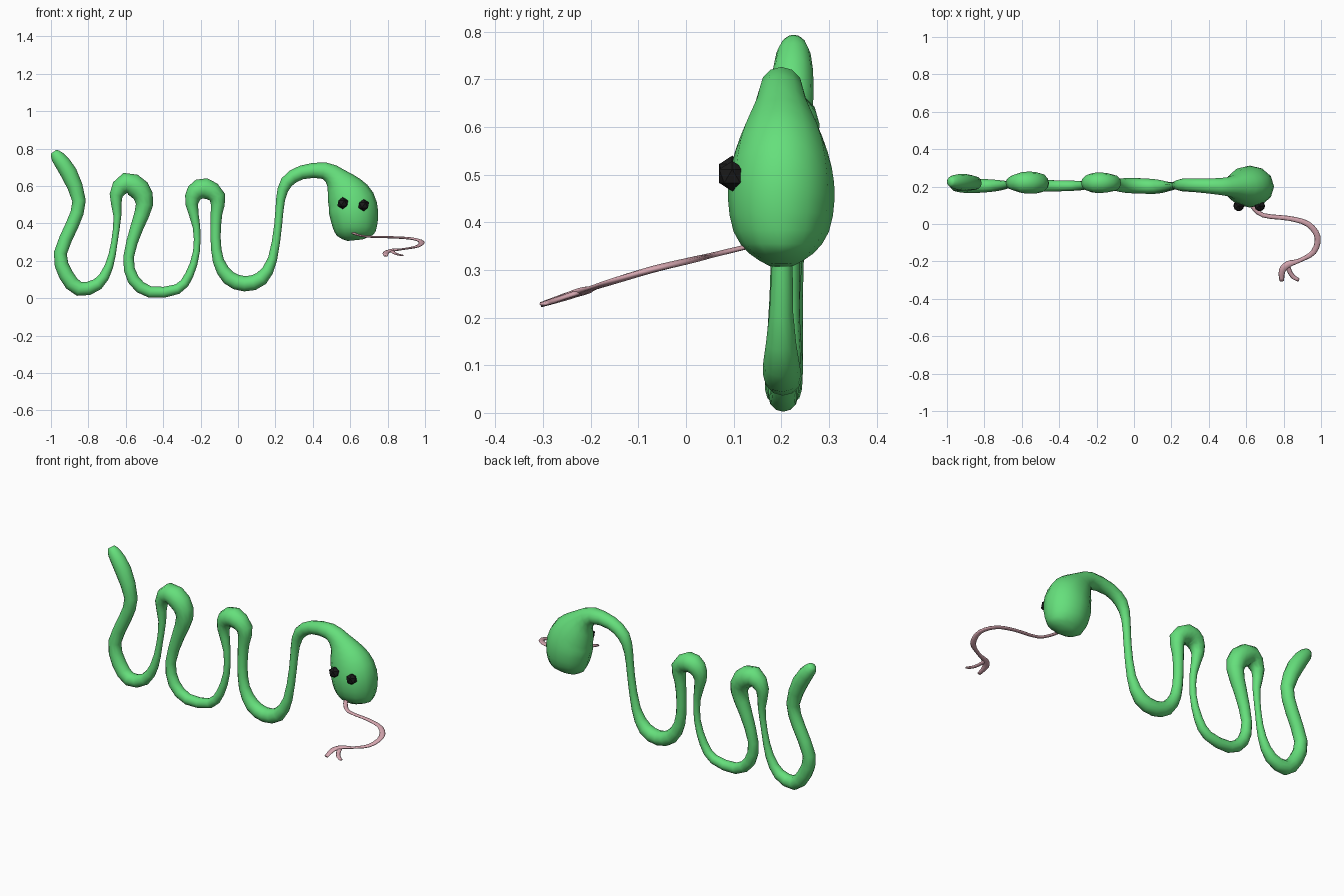
import bpy, bmesh, math
from mathutils import Vector

if "Cube" in bpy.data.objects:
    bpy.data.objects.remove(bpy.data.objects["Cube"])


def material(name, rgb):
    m = bpy.data.materials.new(name)
    m.diffuse_color = (*rgb, 1)
    m.use_nodes = True
    m.node_tree.nodes["Principled BSDF"].inputs["Base Color"].default_value = m.diffuse_color
    return m


GREEN = material("green_skin", (0.13, 0.74, 0.20))
PINK = material("pink_tongue", (0.68, 0.39, 0.44))
BLACK = material("black_eye", (0.01, 0.01, 0.01))


def smooth_path(rows, steps):
    # Catmull-Rom interpolation of whole rows (position and radii)
    out = []
    for i in range(len(rows) - 1):
        p0, p1 = rows[max(i - 1, 0)], rows[i]
        p2, p3 = rows[i + 1], rows[min(i + 2, len(rows) - 1)]
        for s in range(steps):
            t = s / steps
            out.append([0.5 * (2 * b + (c - a) * t + (2 * a - 5 * b + 4 * c - d) * t * t
                               + (3 * b - a - 3 * c + d) * t ** 3)
                        for a, b, c, d in zip(p0, p1, p2, p3)])
    out.append(list(rows[-1]))
    return out


def sweep(name, rows, ref, sides, mat, steps=2):
    # rows: x, y, z, radius across ref, radius along ref
    rows = smooth_path(rows, steps)
    pts = [Vector(r[:3]) for r in rows]
    bm = bmesh.new()
    rings = []
    for i, (p, r) in enumerate(zip(pts, rows)):
        t = (pts[min(i + 1, len(pts) - 1)] - pts[max(i - 1, 0)]).normalized()
        a = t.cross(Vector(ref)).normalized()
        b = a.cross(t)
        rings.append([bm.verts.new(p + a * r[3] * math.cos(k * math.tau / sides)
                                   + b * r[4] * math.sin(k * math.tau / sides))
                      for k in range(sides)])
    for u, v in zip(rings, rings[1:]):
        for k in range(sides):
            n = (k + 1) % sides
            bm.faces.new((u[k], u[n], v[n], v[k]))
    bm.faces.new(rings[0])
    bm.faces.new(rings[-1])
    bmesh.ops.recalc_face_normals(bm, faces=bm.faces)
    for f in bm.faces:
        f.smooth = True
    me = bpy.data.meshes.new(name)
    bm.to_mesh(me)
    bm.free()
    ob = bpy.data.objects.new(name, me)
    bpy.context.collection.objects.link(ob)
    me.materials.append(mat)
    return ob


# Winding body from tail to neck: x, z, radius
body = [
    (-.985, .783, .018), (-.965, .755, .036), (-.905, .67, .045), (-.85, .52, .036),
    (-.885, .395, .035), (-.95, .24, .035), (-.92, .125, .039), (-.85, .05, .039),
    (-.75, .075, .032), (-.69, .17, .023), (-.66, .305, .017), (-.645, .44, .021),
    (-.652, .55, .035), (-.60, .615, .056), (-.527, .58, .058), (-.50, .50, .046),
    (-.54, .38, .035), (-.585, .22, .028), (-.56, .10, .032), (-.47, .033, .031),
    (-.325, .048, .027), (-.26, .125, .023), (-.222, .25, .018), (-.222, .38, .02),
    (-.247, .50, .033), (-.228, .565, .05), (-.175, .587, .055), (-.11, .54, .044),
    (-.115, .45, .031), (-.12, .325, .027), (-.105, .20, .03), (-.05, .11, .039),
    (.035, .077, .041), (.125, .105, .038), (.185, .21, .025), (.215, .395, .021),
    (.228, .53, .024), (.26, .62, .034), (.34, .672, .037), (.46, .682, .045),
]
# Head rings: x, z, width radius, depth radius
head = [
    (.525, .64, .064, .058), (.568, .58, .104, .086), (.605, .515, .128, .106),
    (.62, .45, .13, .112), (.625, .38, .118, .100), (.625, .335, .096, .068),
    (.627, .310, .040, .028),
]
rows = [(x, .203 + .03 * z - .05 * max(0, x), z, r, r) for x, z, r in body]
rows += [(x, .20, z, rx, ry) for x, z, rx, ry in head]
sweep("snake_body", rows, (0, 1, 0), 12, GREEN)


# Forked tongue, sloping down towards the front
def tongue_rows(path):
    return [(x, y, .318 + .24 * y if y > -.1 else .326 + .325 * y, r, r * .45)
            for x, y, r in path]


stem = [(.61, .15, .010), (.63, .10, .012), (.69, .047, .012), (.83, .03, .013),
        (.93, 0, .015), (.982, -.07, .016), (.96, -.15, .015), (.885, -.195, .011),
        (.825, -.215, .018), (.792, -.25, .018), (.79, -.305, .012)]
prong = [(.82, -.222, .014), (.835, -.26, .012), (.855, -.285, .012), (.882, -.300, .009)]
sweep("tongue", tongue_rows(stem), (0, 0, 1), 8, PINK, 3)
sweep("tongue_prong", tongue_rows(prong), (0, 0, 1), 8, PINK)

# Faceted eyes
for side, x, z in (("left", .56, .508), ("right", .672, .497)):
    bpy.ops.mesh.primitive_ico_sphere_add(subdivisions=1, radius=.032,
                                          location=(x, .097, z))
    eye = bpy.context.object
    eye.name = side + "_eye"
    eye.data.materials.append(BLACK)
